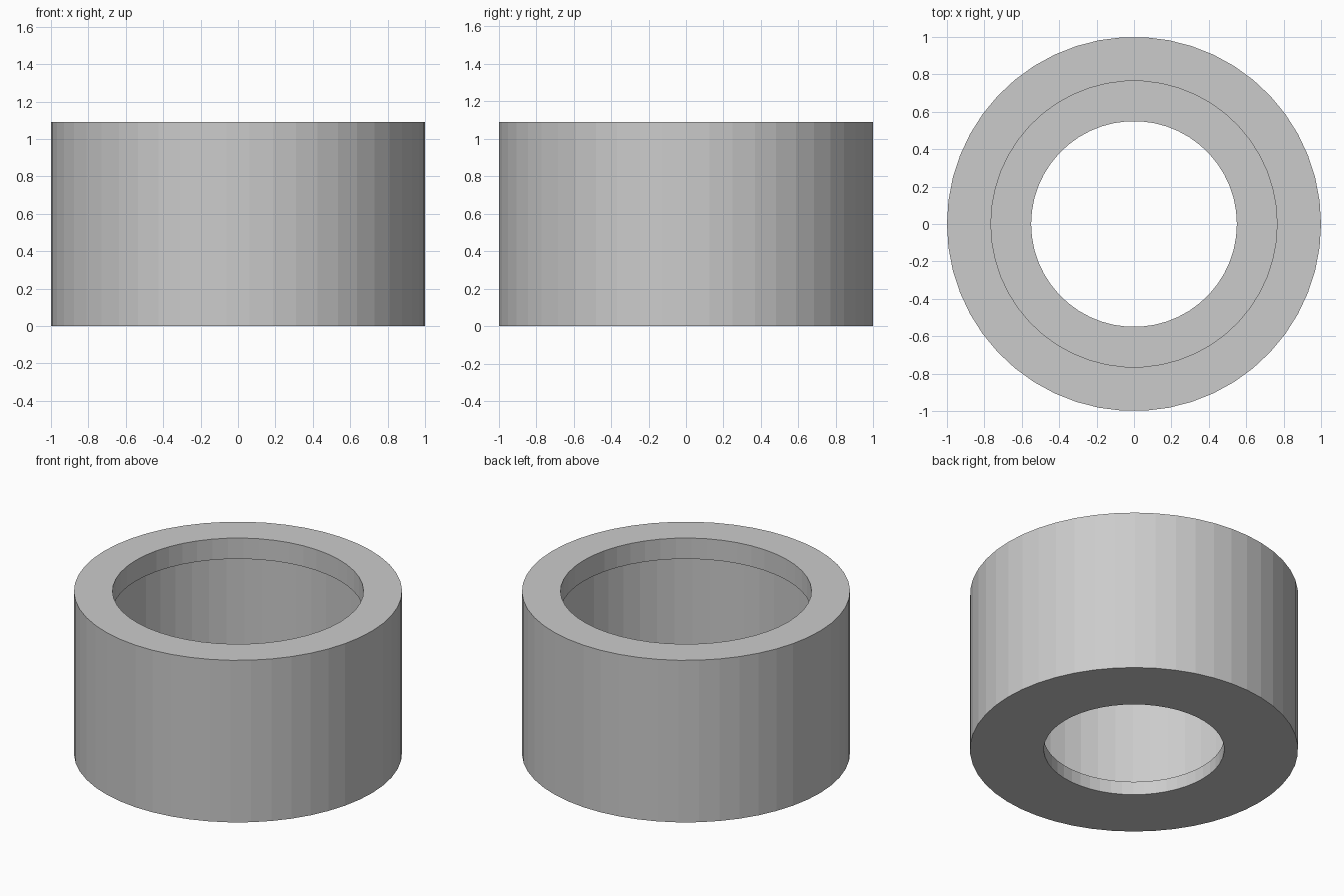
import bpy
import bmesh
import math

if "Cube" in bpy.data.objects:
    bpy.data.objects.remove(bpy.data.objects["Cube"])

SIDES = 50

# Closed wall cross-section (radius, height): outer shell, top lip,
# undercut inner chamber, and floor with a smaller hole
profile = [
    (1.00, 0.00), (1.00, 1.09),
    (0.765, 1.09), (0.765, 0.95),
    (0.86, 0.95), (0.86, 0.09),
    (0.55, 0.09), (0.55, 0.00),
]


def lathe(name, points, sides):
    """Revolve a closed profile around z into a solid ring."""
    bm = bmesh.new()
    rings = []
    for i in range(sides):
        a = 2 * math.pi * i / sides
        rings.append([bm.verts.new((r * math.cos(a), r * math.sin(a), z))
                      for r, z in points])
    n = len(points)
    for i in range(sides):
        p, q = rings[i], rings[(i + 1) % sides]
        for j in range(n):
            k = (j + 1) % n
            bm.faces.new((p[j], q[j], q[k], p[k]))
    bmesh.ops.recalc_face_normals(bm, faces=bm.faces)
    mesh = bpy.data.meshes.new(name)
    bm.to_mesh(mesh)
    bm.free()
    obj = bpy.data.objects.new(name, mesh)
    bpy.context.collection.objects.link(obj)
    return obj


# Hollow round housing
lathe("ring_housing", profile, SIDES)
